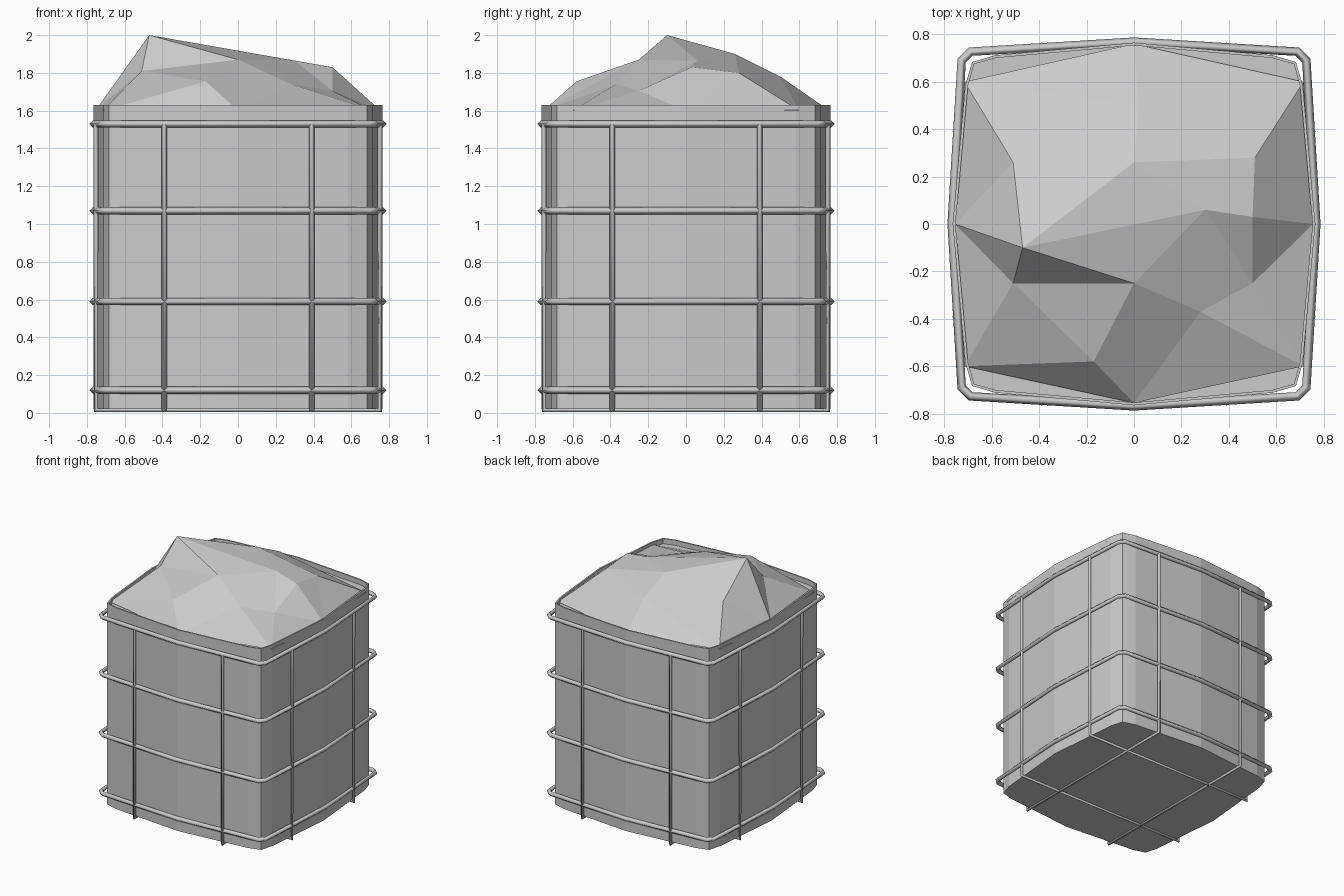
import bpy, bmesh

cube = bpy.data.objects.get("Cube")
if cube:
    bpy.data.objects.remove(cube, do_unlink=True)

grey = bpy.data.materials.new("light_grey")
grey.use_nodes = True
colour = (0.6, 0.6, 0.6, 1)
grey.diffuse_color = colour
grey.node_tree.nodes["Principled BSDF"].inputs["Base Color"].default_value = colour


def mesh_object(name, bm):
    bmesh.ops.recalc_face_normals(bm, faces=bm.faces[:])
    mesh = bpy.data.meshes.new(name)
    bm.to_mesh(mesh)
    bm.free()
    mesh.materials.append(grey)
    obj = bpy.data.objects.new(name, mesh)
    bpy.context.collection.objects.link(obj)
    return obj


def wire(name, points, radius, cyclic):
    curve = bpy.data.curves.new(name, "CURVE")
    curve.dimensions = "3D"
    curve.bevel_depth = radius
    curve.bevel_resolution = 0
    curve.use_fill_caps = True
    spline = curve.splines.new("POLY")
    spline.points.add(len(points) - 1)
    for p, co in zip(spline.points, points):
        p.co = (*co, 1)
    spline.use_cyclic_u = cyclic
    curve.materials.append(grey)
    obj = bpy.data.objects.new(name, curve)
    bpy.context.collection.objects.link(obj)


def four_sides(side):
    # Repeat one side's points by quarter turns
    pts = []
    for _ in range(4):
        pts += side
        side = [(-y, x) for x, y in side]
    return pts


# Bulging square container with a thin lip
outline = four_sides([(0.765, 0), (0.712, 0.585), (0.683, 0.683), (0.585, 0.712)])
bm = bmesh.new()
base = bm.faces.new([bm.verts.new((x, y, 0.02)) for x, y in outline])
top = bmesh.ops.extrude_face_region(bm, geom=[base], use_keep_orig=True)["geom"]
bmesh.ops.translate(bm, vec=(0, 0, 1.61), verts=[v for v in top if isinstance(v, bmesh.types.BMVert)])
lid = [f for f in top if isinstance(f, bmesh.types.BMFace)][0]
bmesh.ops.recalc_face_normals(bm, faces=bm.faces[:])
bmesh.ops.inset_region(bm, faces=[lid], thickness=0.012)
floor = bmesh.ops.extrude_face_region(bm, geom=[lid])["geom"]
bmesh.ops.translate(bm, vec=(0, 0, -0.04), verts=[v for v in floor if isinstance(v, bmesh.types.BMVert)])
bmesh.ops.delete(bm, geom=[lid] if lid.is_valid else [], context="FACES_ONLY")
mesh_object("container", bm)

# Horizontal hoops
hoop = four_sides([(0.768, 0), (0.727, 0.69), (0.69, 0.727)])
for i, z in enumerate((0.12, 0.59, 1.07, 1.53)):
    wire(f"hoop_{i}", [(x, y, z) for x, y in hoop], 0.019, True)

# Upright wires that run under the base
profile = [(-0.752, 1.53), (-0.752, 0.014), (0.752, 0.014), (0.752, 1.53)]
for side, s in (("left", 0.39), ("right", -0.39)):
    wire(f"{side}_lengthwise_wire", [(s, a, z) for a, z in profile], 0.014, False)
    wire(f"{side}_crosswise_wire", [(a, s, z) for a, z in profile], 0.014, False)

# Faceted heap of fill
points = {
    "w": (-0.755, 0, 1.6), "sw": (-0.715, -0.6, 1.6), "s": (0, -0.755, 1.6),
    "se": (0.715, -0.6, 1.6), "e": (0.755, 0, 1.6), "ne": (0.715, 0.6, 1.6),
    "n": (0, 0.76, 1.6), "nw": (-0.715, 0.6, 1.6),
    "A": (-0.47, -0.1, 2.0), "B": (-0.51, -0.25, 1.81), "C": (0, -0.25, 1.87),
    "D": (-0.17, -0.58, 1.755), "E": (0.28, -0.37, 1.74), "F": (0.5, -0.25, 1.705),
    "G": (0.5, 0.03, 1.83), "H": (0.3, 0.06, 1.865), "I": (0.51, 0.28, 1.8),
    "J": (0, 0.26, 1.9), "K": (-0.51, 0.26, 1.8), "L": (0.02, 0.5, 1.78),
}
facets = """w A B,A B C,w B sw,sw B D,B C D,sw D s,D C s,C E s,C F E,E F se,s E se,
F e se,F G e,G I e,I ne e,H G F,H F C,A H C,A J H,J I H,I G H,A K J,A w K,w nw K,
K nw L,K J L,J I L,I ne L,L ne n,L n nw"""
bm = bmesh.new()
verts = {k: bm.verts.new(co) for k, co in points.items()}
for facet in facets.split(","):
    bm.faces.new([verts[k] for k in facet.split()])
heap = mesh_object("heap", bm)
if sum(p.normal.z for p in heap.data.polygons) < 0:
    heap.data.flip_normals()
